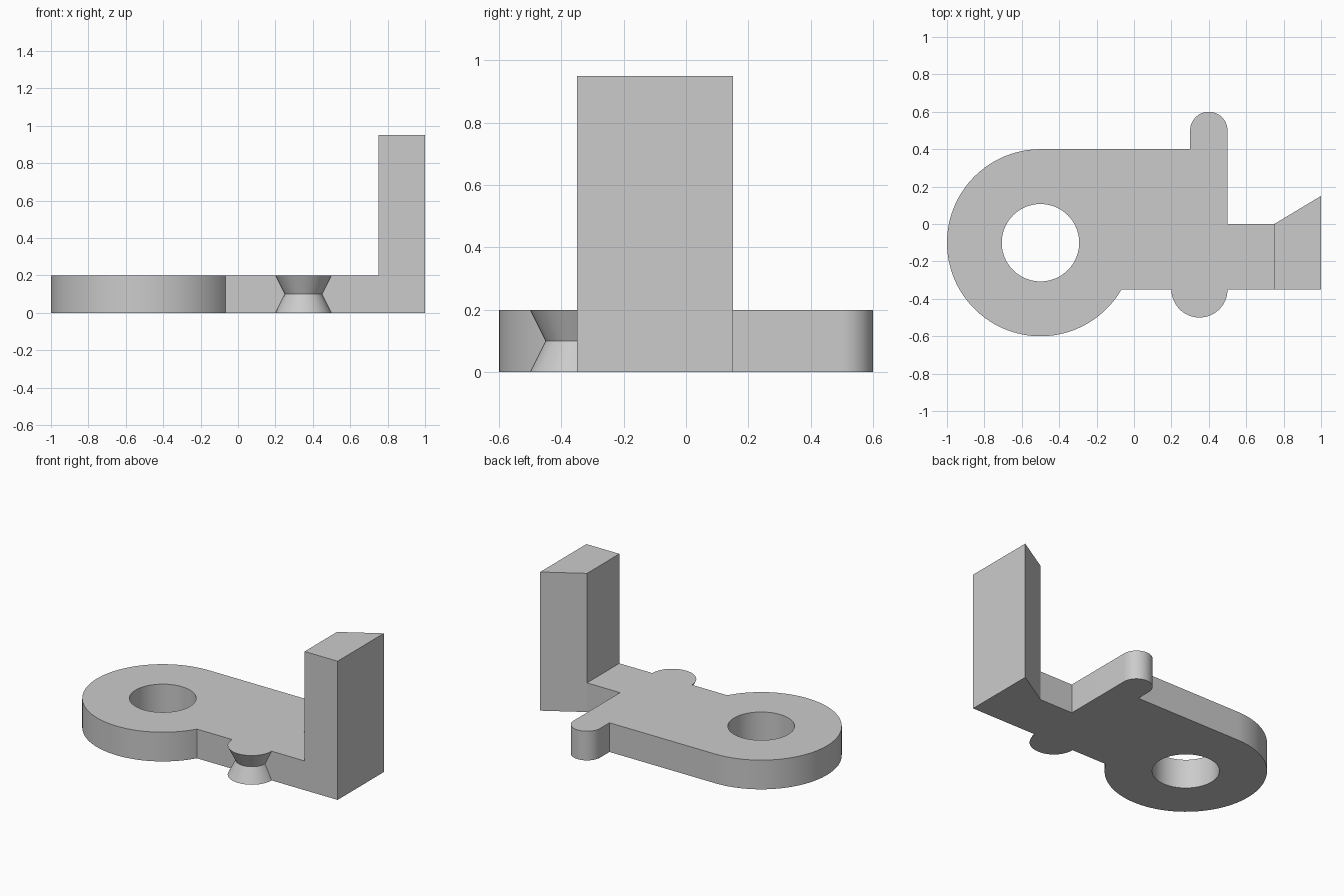
import bpy, bmesh
from math import cos, sin, radians

cube = bpy.data.objects.get("Cube")
if cube:
    bpy.data.objects.remove(cube, do_unlink=True)


def arc(cx, cy, r, start, end, steps):
    """Points on an arc, both ends included (degrees)."""
    angles = [radians(start + (end - start) * i / steps) for i in range(steps + 1)]
    return [(cx + r * cos(a), cy + r * sin(a)) for a in angles]


# Footprint pieces, clockwise from above
EYE = (-0.5, -0.1)
eye_and_tab = (arc(*EYE, 0.5, -30, -270, 80) + [(0.3, 0.4)]
               + arc(0.4, 0.5, 0.1, 180, 0, 32) + [(0.5, 0)])
foot = [(0.75, 0), (1, 0.15), (1, -0.35), (0.75, -0.35)]


def outline(knob_radius):
    return eye_and_tab + foot + arc(0.35, -0.35, knob_radius, 0, -180, 40)


bm = bmesh.new()


def ring(points, z):
    return [bm.verts.new((x, y, z)) for x, y in points]


def walls(lower, upper):
    n = len(lower)
    for i in range(n):
        j = (i + 1) % n
        bm.faces.new((lower[i], lower[j], upper[j], upper[i]))


def loop_edges(verts):
    pairs = zip(verts, verts[1:] + verts[:1])
    return [bm.edges.get(p) or bm.edges.new(p) for p in pairs]


# Plate sides, with the round knob pinched at mid height
bottom, waist, top = [ring(outline(r), z) for r, z in ((0.15, 0), (0.1, 0.1), (0.15, 0.2))]
walls(bottom, waist)
walls(waist, top)

# Round eye through the plate
hole = arc(*EYE, 0.207, 0, 360, 80)[:-1]
hole_bottom, hole_top = ring(hole, 0), ring(hole, 0.2)
walls(hole_bottom, hole_top)

# Upright post rising from the end of the plate
k = len(eye_and_tab)
post_base = top[k:k + 4]
post_top = ring(foot, 0.95)
walls(post_base, post_top)
bm.faces.new(post_top)

# Flat underside and upper face
upper = top[:k + 1] + top[k + 3:]
for rim, inner, normal in ((bottom, hole_bottom, (0, 0, -1)), (upper, hole_top, (0, 0, 1))):
    bmesh.ops.triangle_fill(bm, use_beauty=True, normal=normal,
                            edges=loop_edges(rim) + loop_edges(inner))

bmesh.ops.recalc_face_normals(bm, faces=bm.faces)
mesh = bpy.data.meshes.new("bracket_with_post")
bm.to_mesh(mesh)
bm.free()
bracket = bpy.data.objects.new("bracket_with_post", mesh)
bpy.context.collection.objects.link(bracket)

# Plain grey finish
grey = bpy.data.materials.new("plain_grey")
grey.use_nodes = True
color = (0.6, 0.6, 0.6, 1)
grey.diffuse_color = color
grey.node_tree.nodes["Principled BSDF"].inputs["Base Color"].default_value = color
mesh.materials.append(grey)

# Smooth curved walls, sharp corners
bpy.ops.object.select_all(action='DESELECT')
bracket.select_set(True)
bpy.context.view_layer.objects.active = bracket
bpy.ops.object.shade_smooth_by_angle(angle=radians(20))
